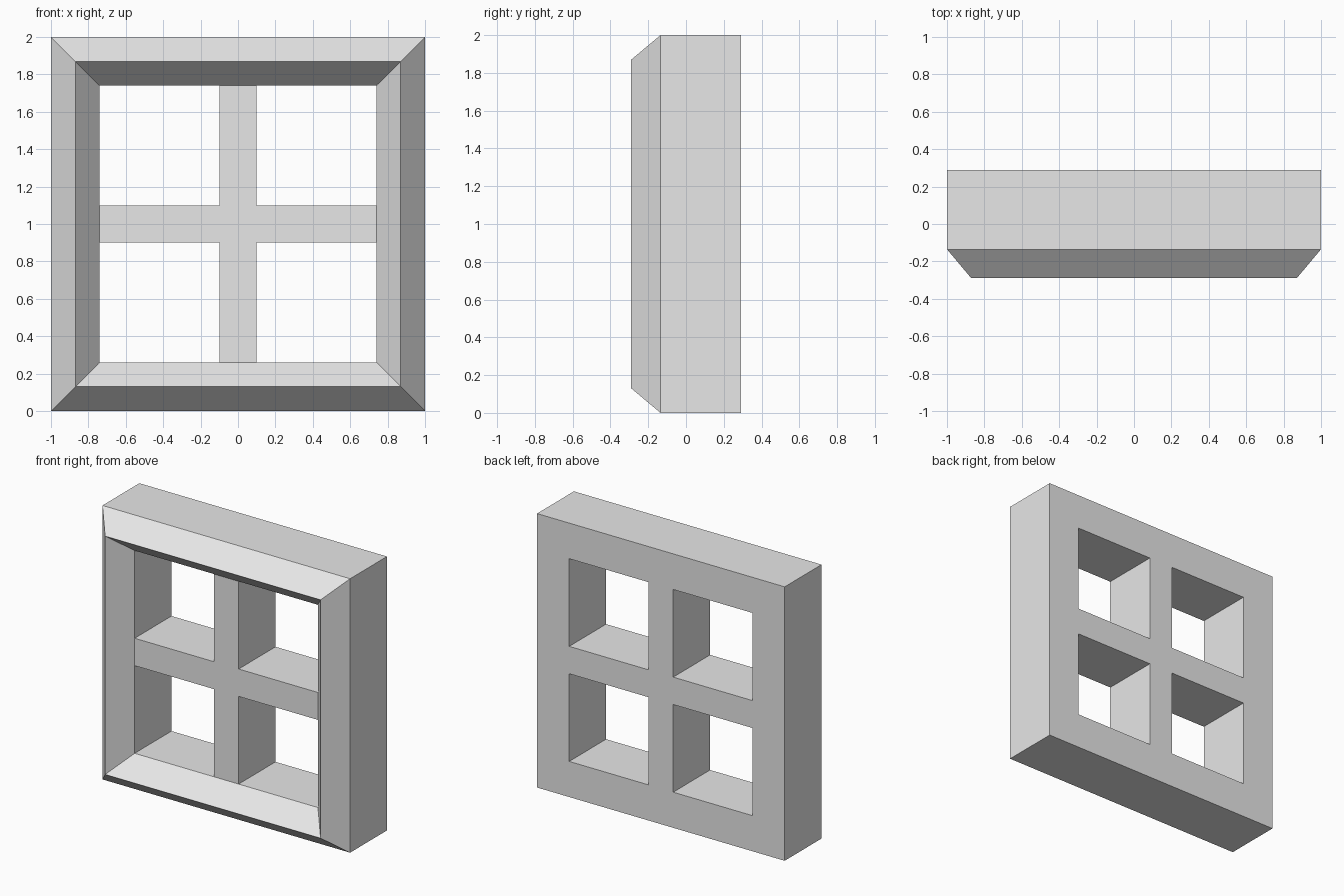
import bpy, bmesh

cube = bpy.data.objects.get("Cube")
if cube:
    bpy.data.objects.remove(cube, do_unlink=True)

BACK, STEP, RIDGE = 0.29, -0.135, -0.29   # depths along y
OUTER, MIDDLE, INNER, BAR = 1.0, 0.87, 0.74, 0.1   # half widths

grey = bpy.data.materials.new("light_grey")
grey.use_nodes = True
grey.diffuse_color = (0.8, 0.8, 0.8, 1)
grey.node_tree.nodes["Principled BSDF"].inputs["Base Color"].default_value = (0.8, 0.8, 0.8, 1)


def make_object(name, bm):
    bmesh.ops.recalc_face_normals(bm, faces=bm.faces)
    mesh = bpy.data.meshes.new(name)
    bm.to_mesh(mesh)
    bm.free()
    mesh.materials.append(grey)
    obj = bpy.data.objects.new(name, mesh)
    bpy.context.collection.objects.link(obj)
    return obj


# Mitred outer frame: a ridged profile carried around four corners
profile = [(OUTER, BACK), (OUTER, STEP), (MIDDLE, RIDGE), (INNER, STEP), (INNER, BACK)]
corners = [(-1, -1), (1, -1), (1, 1), (-1, 1)]
bm = bmesh.new()
rings = [[bm.verts.new((sx * r, y, 1 + sz * r)) for sx, sz in corners] for r, y in profile]
for i, ring in enumerate(rings):
    following = rings[(i + 1) % len(rings)]
    for j in range(4):
        k = (j + 1) % 4
        bm.faces.new((ring[j], ring[k], following[k], following[j]))
make_object("window_frame", bm)

# Crossing glazing bars: one plus-shaped outline extruded from front to back
arm = [(INNER, -BAR), (INNER, BAR), (BAR, BAR)]
outline = []
for _ in range(4):
    outline += arm
    arm = [(-z, x) for x, z in arm]   # quarter turn
bm = bmesh.new()
face = bm.faces.new([bm.verts.new((x, STEP, 1 + z)) for x, z in outline])
extruded = bmesh.ops.extrude_face_region(bm, geom=[face], use_keep_orig=True)["geom"]
bmesh.ops.translate(bm, vec=(0, BACK - STEP, 0),
                    verts=[v for v in extruded if isinstance(v, bmesh.types.BMVert)])
make_object("glazing_bars", bm)
